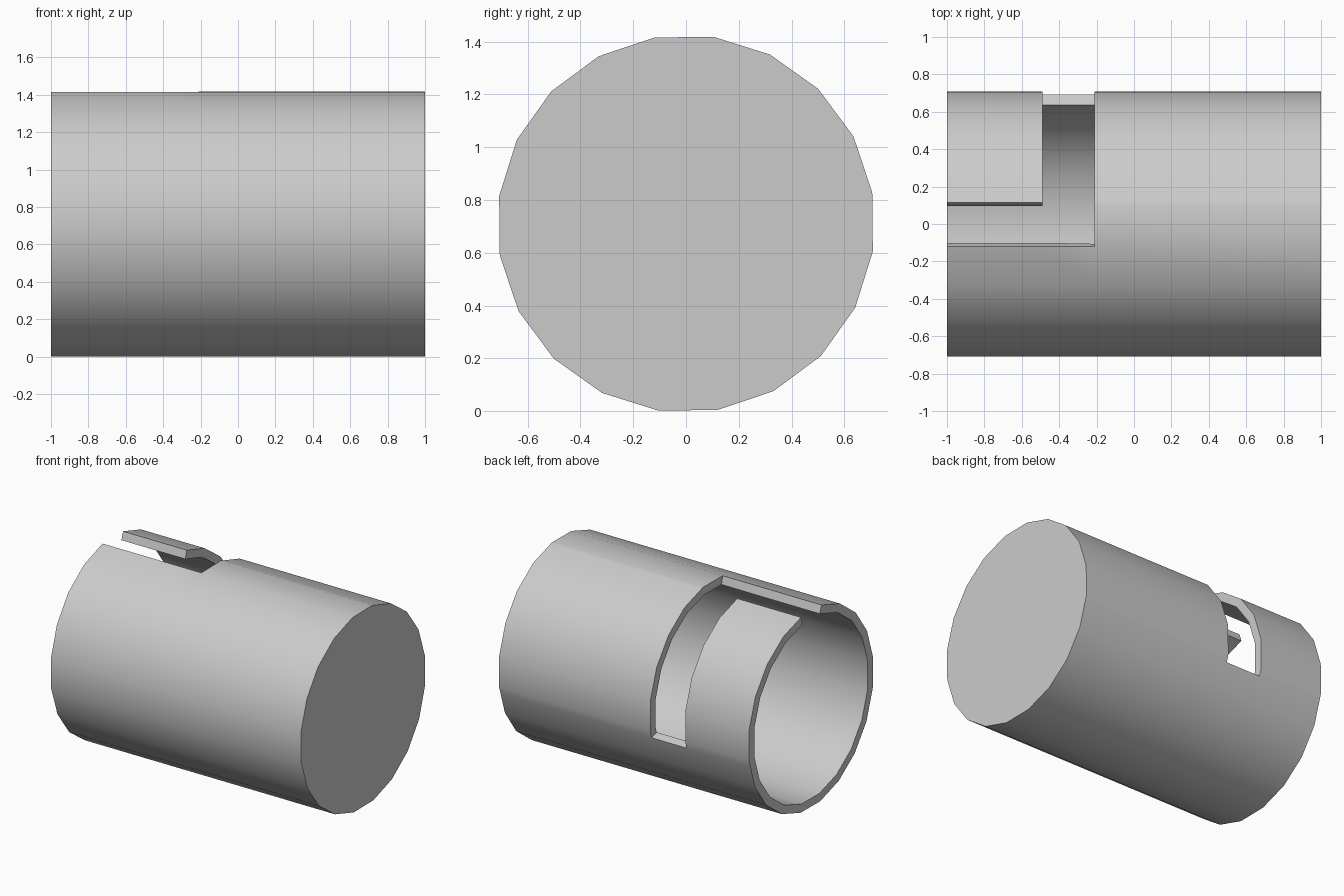
import bpy, bmesh, math

if "Cube" in bpy.data.objects:
    bpy.data.objects.remove(bpy.data.objects["Cube"])

R, CZ, SIDES, WALL = 0.716, 0.71, 20, 0.06
FIRST = 9.6                       # angle of a polygon corner, from +y towards +z
STEP = 360 / SIDES
SLOT_LOW, SLOT_TAB, SLOT_EDGE = -12.7, 80.8, FIRST + 5 * STEP
XS = [-1.0, -0.49, -0.21, 1.0]


def ring_point(x, deg):
    """Point on the 20-sided outline at a given angle."""
    off = (deg - FIRST) % STEP - STEP / 2
    r = R * math.cos(math.radians(STEP / 2)) / math.cos(math.radians(off))
    a = math.radians(deg)
    return (x, r * math.cos(a), CZ + r * math.sin(a))


def in_slot(deg, x):
    """L-shaped slot: straight entry along the top, then a turn down the back."""
    entry = SLOT_TAB < deg < SLOT_EDGE and x < XS[2]
    turn = SLOT_LOW < deg < SLOT_EDGE and XS[1] < x < XS[2]
    return entry or turn


# outer skin with slot left open and closed end
angles = sorted([FIRST + STEP * k for k in range(-5, SIDES - 5)] + [SLOT_LOW, SLOT_TAB])
n = len(angles)
bm = bmesh.new()
rings = [[bm.verts.new(ring_point(x, a)) for a in angles] for x in XS]
for j in range(len(XS) - 1):
    for i in range(n):
        k = (i + 1) % n
        a_next = angles[k] + (360 if k == 0 else 0)
        if not in_slot((angles[i] + a_next) / 2, (XS[j] + XS[j + 1]) / 2):
            bm.faces.new((rings[j][i], rings[j][k], rings[j + 1][k], rings[j + 1][i]))
bm.faces.new(rings[-1])
bmesh.ops.delete(bm, geom=[v for v in bm.verts if not v.link_faces], context='VERTS')

mesh = bpy.data.meshes.new("slotted_socket")
bm.to_mesh(mesh)
bm.free()
socket = bpy.data.objects.new("slotted_socket", mesh)
bpy.context.collection.objects.link(socket)

# wall thickness, inwards
solid = socket.modifiers.new("wall", 'SOLIDIFY')
solid.thickness = WALL
solid.offset = -1
solid.use_even_offset = True

bpy.context.view_layer.objects.active = socket
socket.select_set(True)
bpy.ops.object.modifier_apply(modifier="wall")
bpy.ops.object.shade_smooth_by_angle(angle=math.radians(30))
